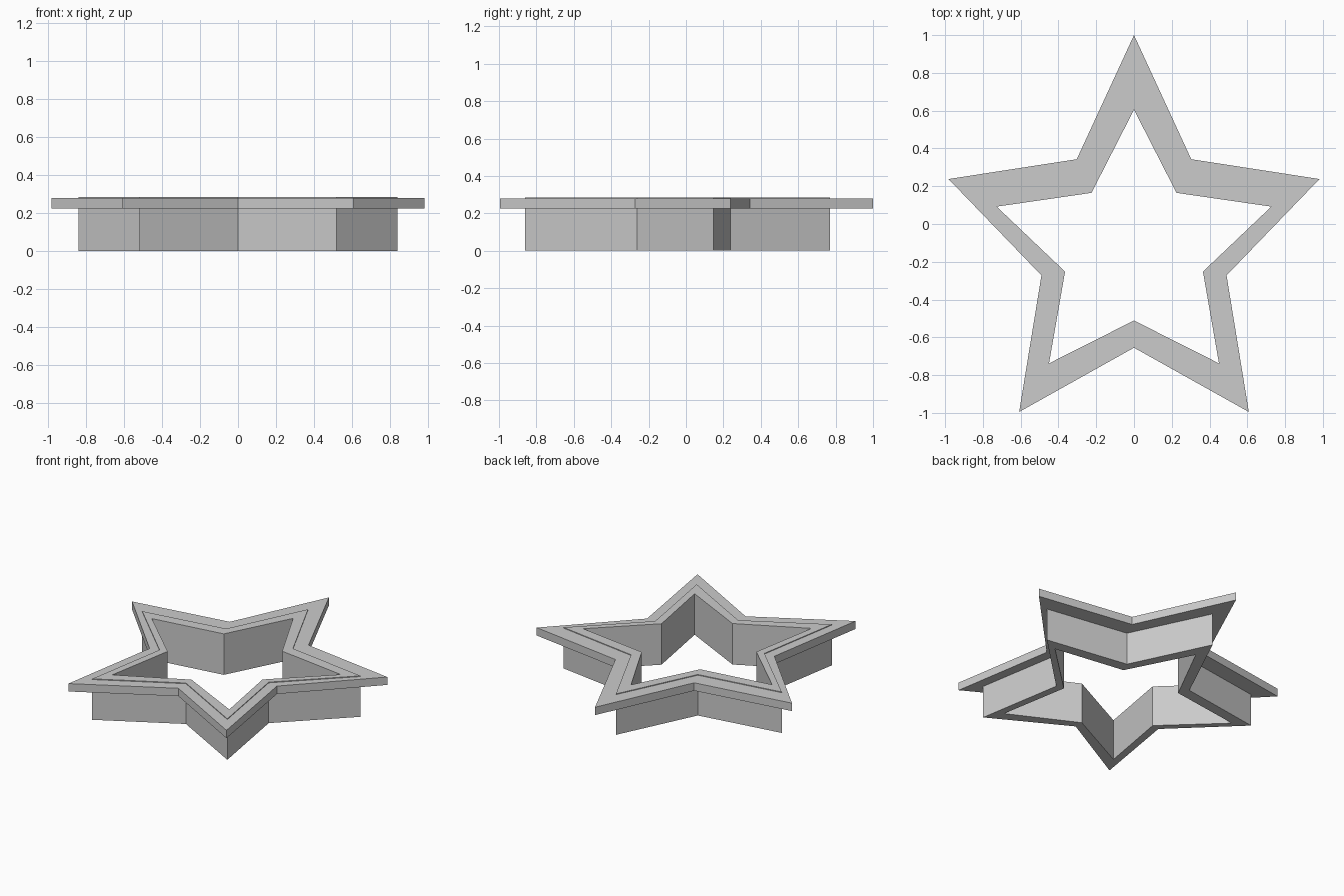
import bpy
import bmesh

cube = bpy.data.objects.get("Cube")
if cube:
    bpy.data.objects.remove(cube, do_unlink=True)


def make_material(name, rgb):
    mat = bpy.data.materials.new(name)
    mat.use_nodes = True
    mat.diffuse_color = (*rgb, 1)
    mat.node_tree.nodes["Principled BSDF"].inputs["Base Color"].default_value = (*rgb, 1)
    return mat


def star(half):
    """Complete a half outline (back tip to front notch) by mirroring it in x."""
    return half + [(-x, y) for x, y in reversed(half[1:-1])]


def star_ring(name, sections, mat):
    """Join (outline, height) loops into a closed ring of flat faces."""
    bm = bmesh.new()
    loops = [[bm.verts.new((x, y, z)) for x, y in outline] for outline, z in sections]
    for a, b in zip(loops, loops[1:] + loops[:1]):
        for i in range(len(a)):
            j = (i + 1) % len(a)
            bm.faces.new((a[i], a[j], b[j], b[i]))
    bmesh.ops.recalc_face_normals(bm, faces=bm.faces)
    mesh = bpy.data.meshes.new(name)
    bm.to_mesh(mesh)
    bm.free()
    mesh.materials.append(mat)
    obj = bpy.data.objects.new(name, mesh)
    bpy.context.collection.objects.link(obj)
    return obj


# Star outlines: cavity, wall exterior and flange rim
inner = star([(0, .605), (.225, .165), (.727, .092), (.365, -.252), (.45, -.738), (0, -.511)])
wall = star([(0, .77), (.257, .237), (.84, .147), (.42, -.262), (.52, -.86), (0, -.572)])
rim = star([(0, 1), (.303, .343), (.982, .238), (.49, -.272), (.608, -.995), (0, -.655)])

FLANGE_BOTTOM, FLANGE_TOP, WALL_TOP = .225, .28, .285
grey = make_material("light_grey", (.6, .6, .6))

# Wall with a slightly raised lip and an overhanging flange
star_ring("star_cutter_body", [
    (inner, 0), (inner, WALL_TOP), (wall, WALL_TOP), (wall, FLANGE_TOP),
    (rim, FLANGE_TOP), (rim, FLANGE_BOTTOM), (wall, FLANGE_BOTTOM), (wall, 0),
], grey)
